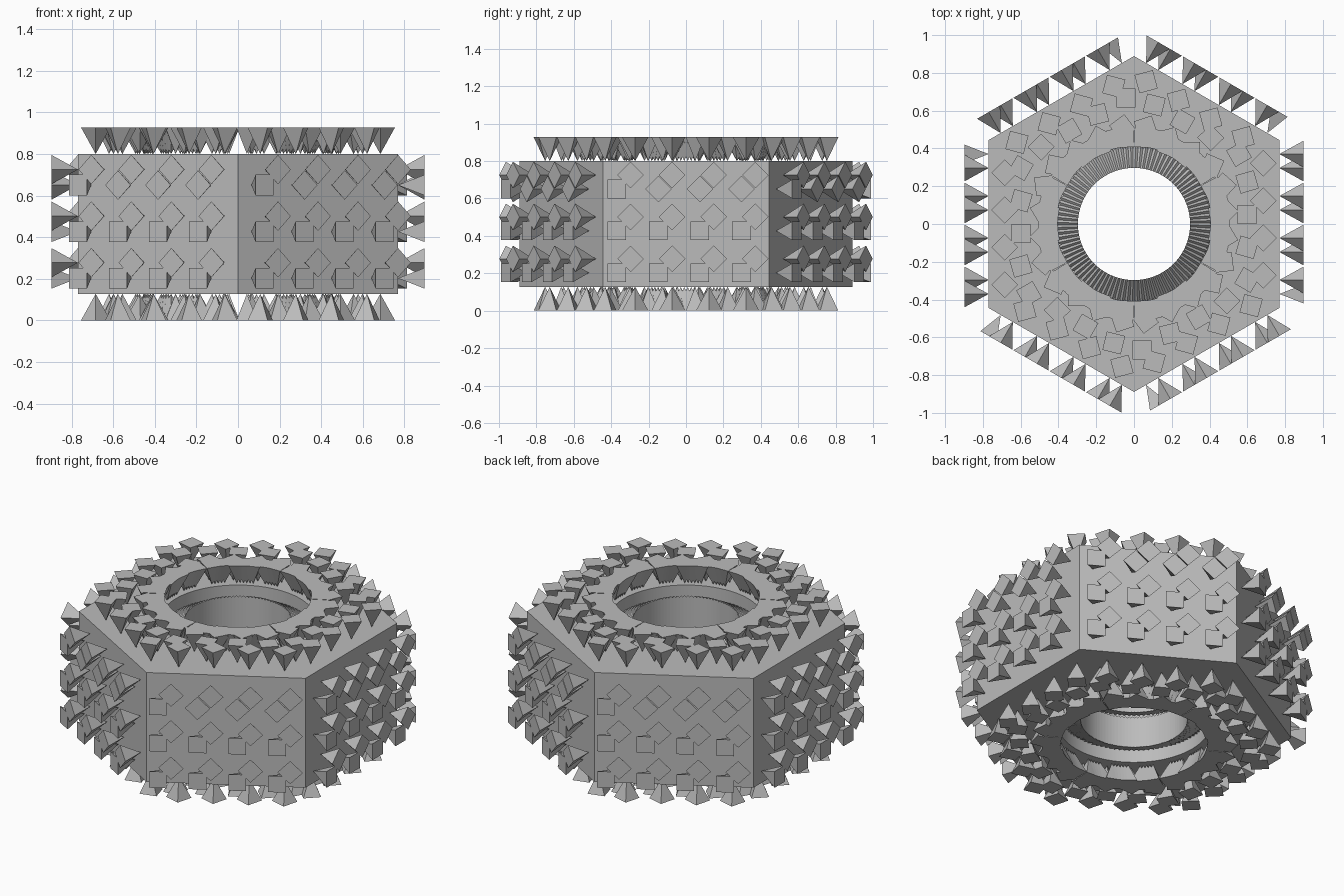
import bpy, bmesh
from math import pi, sin, cos, radians
from mathutils import Vector

if "Cube" in bpy.data.objects:
    bpy.data.objects.remove(bpy.data.objects["Cube"])

Z0, Z1 = 0.128, 0.80          # bottom and top of the nut
CORNER, HOLE = 0.889, 0.425   # hexagon corner radius, hole radius
HEIGHT, SIDE = 0.128, 0.10    # spike height and base width
COLS, ROWS, SEGS = 4, 3, 96   # spikes per flat, and hole segments
UP = Vector((0, 0, 1))

steel = bpy.data.materials.new("steel_grey")
steel.use_nodes = True
grey = (0.5, 0.5, 0.5, 1)
steel.diffuse_color = grey
steel.node_tree.nodes["Principled BSDF"].inputs["Base Color"].default_value = grey


def finish(name, bm):
    bmesh.ops.recalc_face_normals(bm, faces=bm.faces)
    mesh = bpy.data.meshes.new(name)
    bm.to_mesh(mesh)
    bm.free()
    mesh.materials.append(steel)
    obj = bpy.data.objects.new(name, mesh)
    bpy.context.collection.objects.link(obj)
    return obj


def polar(radius, angle, z=0):
    return Vector((radius * cos(angle), radius * sin(angle), z))


def hexagon(radius, z):
    """Hexagon outline with every side split into COLS pieces."""
    points = []
    for k in range(6):
        a = polar(radius, radians(60 * k - 30), z)
        b = polar(radius, radians(60 * k + 30), z)
        points += [a.lerp(b, i / COLS) for i in range(COLS)]
    return points


def spike(bm, corners, normal, along, diamond=False):
    """Inverted pyramid: tip on the triangle's centre, square base outward."""
    tip = sum(corners, Vector()) / 3
    normal = normal.normalized()
    u = (along - normal * along.dot(normal)).normalized()
    v = normal.cross(u)
    if diamond:
        u, v = (u + v).normalized(), (v - u).normalized()
    centre = tip + normal * HEIGHT
    h = SIDE / 2
    base = [bm.verts.new(centre + u * h * a + v * h * b)
            for a, b in ((-1, -1), (1, -1), (1, 1), (-1, 1))]
    point = bm.verts.new(tip)
    bm.faces.new(base)
    for i in range(4):
        bm.faces.new((base[i], point, base[(i + 1) % 4]))


def wall_spikes(bm, a, b, normal, first):
    """Column of spike pairs on an upright strip from a to b."""
    step = UP * ((Z1 - Z0) / ROWS)
    for row in range(ROWS):
        p, q = a + step * row, b + step * row
        top = row == ROWS - 1
        spike(bm, (p, q, p + step), normal, UP, top and not first)
        spike(bm, (q, q + step, p + step), normal, UP, True)


# Nut body: hexagonal block with a round hole
bm = bmesh.new()
loops = []
for z in (Z0, Z1):
    outer = [bm.verts.new(polar(CORNER, radians(60 * k + 30), z)) for k in range(6)]
    inner = [bm.verts.new(polar(HOLE, 2 * pi * i / SEGS, z)) for i in range(SEGS)]
    edges = [bm.edges.new((ring[i - 1], ring[i]))
             for ring in (outer, inner) for i in range(len(ring))]
    bmesh.ops.triangle_fill(bm, edges=edges, use_beauty=True)
    loops.append((outer, inner))
for low, high in zip(*loops):
    for i in range(len(low)):
        bm.faces.new((low[i - 1], low[i], high[i], high[i - 1]))
body = finish("nut_body", bm)

# Spikes on the six flats
bm = bmesh.new()
ring = hexagon(CORNER, Z0)
for i, a in enumerate(ring):
    normal = polar(1, radians(60 * (i // COLS)))
    wall_spikes(bm, a, ring[(i + 1) % len(ring)], normal, i % COLS == 0)
finish("side_spikes", bm)

# Spikes lining the hole, pointing their bases at the axis
bm = bmesh.new()
for i in range(SEGS):
    t0, t1 = 2 * pi * i / SEGS, 2 * pi * (i + 1) / SEGS
    wall_spikes(bm, polar(HOLE, t0, Z0), polar(HOLE, t1, Z0),
                -polar(1, (t0 + t1) / 2), False)
finish("hole_spikes", bm)

# Spikes on the top and bottom faces
for name, z, normal in (("top_spikes", Z1, UP), ("bottom_spikes", Z0, -UP)):
    bm = bmesh.new()
    outer, middle = hexagon(CORNER, z), hexagon(CORNER * 2 / 3, z)
    n = len(outer)
    for i in range(n):
        j = (i + 1) % n
        # Outer band, two per cell
        spike(bm, (outer[i], outer[j], middle[j]), normal, outer[j] - outer[i], True)
        spike(bm, (outer[i], middle[i], middle[j]), normal, outer[i] - middle[i])
        # Inner band, one per middle edge
        rim = polar(HOLE, radians(360 / n * (i + 0.5) - 30), z)
        spike(bm, (middle[i], middle[j], rim), normal, middle[j] - rim)
    # Dense ring round the rim, fanned to the nearest middle corner
    for i in range(SEGS):
        a = polar(HOLE, 2 * pi * i / SEGS, z)
        b = polar(HOLE, 2 * pi * (i + 1) / SEGS, z)
        corner = min(middle, key=lambda p: (p - (a + b) / 2).length)
        spike(bm, (a, b, corner), normal, b - a)
    finish(name, bm)

# Smooth hole wall, crisp edges elsewhere
bpy.ops.object.select_all(action='DESELECT')
body.select_set(True)
bpy.context.view_layer.objects.active = body
bpy.ops.object.shade_smooth_by_angle(angle=radians(30))
